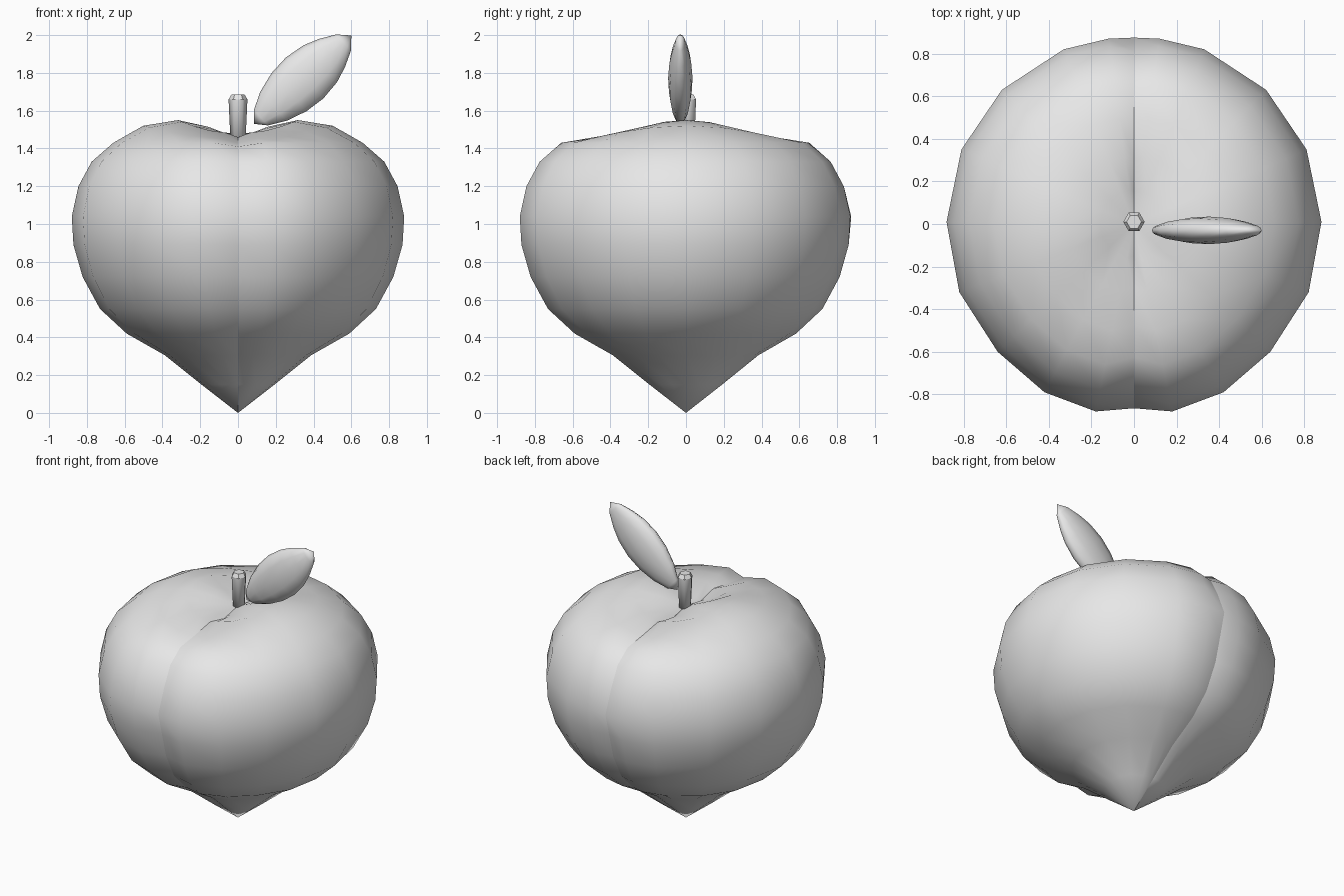
import bpy, bmesh, math
from mathutils import Vector

cube = bpy.data.objects.get("Cube")
if cube:
    bpy.data.objects.remove(cube, do_unlink=True)

grey = bpy.data.materials.new("light_grey")
grey.use_nodes = True
grey.diffuse_color = (0.8, 0.8, 0.8, 1)
grey.node_tree.nodes["Principled BSDF"].inputs["Base Color"].default_value = (0.8, 0.8, 0.8, 1)


def finish(bm, name, sharp=lambda e: False):
    """Turn a bmesh into a smooth-shaded object with chosen sharp edges."""
    bmesh.ops.remove_doubles(bm, verts=bm.verts, dist=1e-5)
    bmesh.ops.recalc_face_normals(bm, faces=bm.faces)
    for f in bm.faces:
        f.smooth = True
    for e in bm.edges:
        e.smooth = not sharp(e)
    mesh = bpy.data.meshes.new(name)
    bm.to_mesh(mesh)
    bm.free()
    mesh.materials.append(grey)
    ob = bpy.data.objects.new(name, mesh)
    bpy.context.collection.objects.link(ob)
    return ob


def loft(bm, rings):
    """Skin closed rings of points; rings of one point become tips."""
    vs = [[bm.verts.new(p) for p in r] for r in rings]
    n = max(len(r) for r in vs)
    for a, b in zip(vs, vs[1:]):
        for i in range(n):
            j = (i + 1) % n
            if len(a) == 1:
                bm.faces.new((a[0], b[i], b[j]))
            elif len(b) == 1:
                bm.faces.new((a[i], a[j], b[0]))
            else:
                bm.faces.new((a[i], a[j], b[j], b[i]))
    return vs


# Fruit: half outline seen from above, and a profile of (scale, height)
half = [(0, 0.875), (0.12, 0.87), (0.33, 0.82), (0.62, 0.63), (0.81, 0.35),
        (0.88, 0.01), (0.82, -0.32), (0.64, -0.60), (0.42, -0.79),
        (0.18, -0.88), (0, -0.865)]
outline = half + [(-x, y) for x, y in half[-2:0:-1]]
profile = [(0.22, 0.15), (0.44, 0.305), (0.67, 0.42), (0.83, 0.55), (0.935, 0.72),
           (0.99, 0.89), (1.0, 1.04), (0.96, 1.20), (0.88, 1.33), (0.75, 1.43),
           (0.57, 1.52), (0.36, 1.55), (0.18, 1.515)]
rings = [[(0, 0, 0)]]
for s, z in profile:
    ring = []
    for x, y in outline:
        # the crown slopes off towards front and back
        drop = 0.07 * y * y / (x * x + y * y) if z > 1.43 else 0
        k = s
        if x == 0:
            # seam cut between the two lobes
            k = s if s == 1 else s * 0.965
            drop += 0.02 if z > 1.4 else 0
        ring.append((x * k, y * k, z - drop))
    rings.append(ring)
rings.append([(0, 0, 1.455)])
bm = bmesh.new()
loft(bm, rings)
finish(bm, "fruit_body", lambda e: all(abs(v.co.x) < 1e-4 for v in e.verts))

# Stem: tapered hexagonal peg with a bevelled top
bm = bmesh.new()
rings = [[(r * math.cos(i * math.pi / 3), 0.01 + r * math.sin(i * math.pi / 3), z)
          for i in range(6)]
         for r, z in [(0.038, 1.40), (0.05, 1.66), (0.035, 1.685)]]
vs = loft(bm, rings)
bm.faces.new(vs[0])
bm.faces.new(vs[-1])
finish(bm, "stem", lambda e: e.verts[0].co.z > 1.65 and e.verts[1].co.z > 1.65)

# Leaf: flattened spindle along a slanting axis
base, tip = Vector((0.085, -0.03, 1.53)), Vector((0.60, -0.03, 1.998))
axis = (tip - base).normalized()
side = Vector((-axis.z, 0, axis.x))
length = (tip - base).length
sections = [(0.07, 0.055), (0.2, 0.104), (0.36, 0.137), (0.52, 0.147),
            (0.68, 0.132), (0.80, 0.102), (0.92, 0.058)]
rings = [[base]]
for t, w in sections:
    c = base + axis * (t * length)
    rings.append([c + side * (w * math.cos(a)) + Vector((0, 0.44 * w * math.sin(a), 0))
                  for a in (i * math.tau / 12 for i in range(12))])
rings.append([tip])
bm = bmesh.new()
loft(bm, rings)
finish(bm, "leaf")
